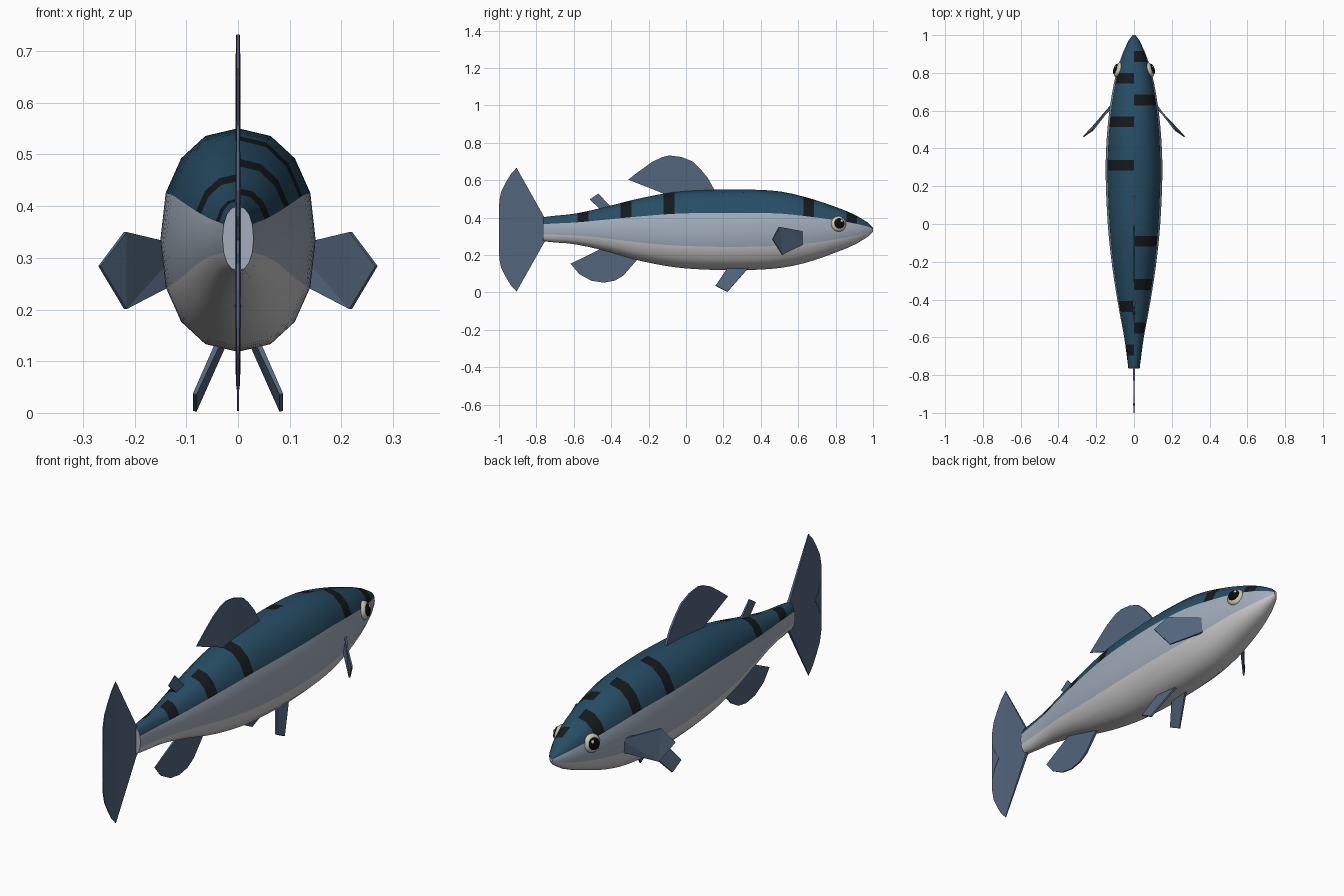
import bpy, bmesh
from math import sin, cos, pi, radians, copysign
from mathutils import Vector, Matrix

if "Cube" in bpy.data.objects:
    bpy.data.objects.remove(bpy.data.objects["Cube"])


def mat(name, r, g, b):
    m = bpy.data.materials.new(name)
    m.diffuse_color = (r, g, b, 1)
    m.use_nodes = True
    m.node_tree.nodes["Principled BSDF"].inputs["Base Color"].default_value = m.diffuse_color
    return m


BLUE = mat("back_blue", 0.02, 0.075, 0.13)
SILVER = mat("side_silver", 0.36, 0.42, 0.50)
BELLY = mat("belly_white", 0.60, 0.60, 0.58)
DARK = mat("stripe_dark", 0.008, 0.010, 0.012)
FIN = mat("fin_grey", 0.085, 0.13, 0.20)
CREAM = mat("eye_cream", 0.62, 0.58, 0.42)
BLACK = mat("pupil_black", 0.003, 0.003, 0.003)
WHITE = mat("glint_white", 0.9, 0.9, 0.9)


def finish(name, bm, mats, angle=None):
    bmesh.ops.recalc_face_normals(bm, faces=bm.faces)
    me = bpy.data.meshes.new(name)
    bm.to_mesh(me)
    bm.free()
    for m in mats:
        me.materials.append(m)
    ob = bpy.data.objects.new(name, me)
    bpy.context.collection.objects.link(ob)
    if angle:
        bpy.ops.object.select_all(action='DESELECT')
        ob.select_set(True)
        bpy.context.view_layer.objects.active = ob
        bpy.ops.object.shade_smooth_by_angle(angle=radians(angle))
    return ob


# Body profile: y, half width, top z, bottom z
PROFILE = [
    (-0.765, 0.030, 0.400, 0.275), (-0.74, 0.033, 0.406, 0.270),
    (-0.60, 0.052, 0.420, 0.258), (-0.45, 0.080, 0.452, 0.226),
    (-0.25, 0.112, 0.502, 0.170), (-0.05, 0.135, 0.538, 0.133),
    (0.15, 0.147, 0.549, 0.120), (0.32, 0.150, 0.550, 0.119),
    (0.50, 0.141, 0.540, 0.130), (0.65, 0.123, 0.506, 0.161),
    (0.80, 0.094, 0.457, 0.213), (0.90, 0.062, 0.416, 0.254),
    (0.97, 0.030, 0.375, 0.296), (1.00, 0.007, 0.345, 0.325)]


def section(y):
    # smooth interpolation through the profile rows
    P = PROFILE
    i = max(k for k in range(len(P) - 1) if P[k][0] <= y + 1e-9)
    h = P[i + 1][0] - P[i][0]
    t = (y - P[i][0]) / h

    def slope(k, c):
        a, b = P[max(k - 1, 0)], P[min(k + 1, len(P) - 1)]
        return (b[c] - a[c]) / (b[0] - a[0])
    return [(2*t**3 - 3*t**2 + 1) * P[i][c] + (t**3 - 2*t**2 + t) * h * slope(i, c)
            + (3*t**2 - 2*t**3) * P[i + 1][c] + (t**3 - t**2) * h * slope(i + 1, c)
            for c in (1, 2, 3)]


def p9(v):
    return copysign(abs(v) ** 0.9, v)


# Body: 16-sided rings, coloured by column, with staggered stripes
N = 16
STRIPES_R, STRIPES_L = {2, 6, 10, 23, 27}, {0, 4, 17, 21, 25}
ys = [-0.765] + [-0.695 + 0.0575 * k for k in range(-1, 30)] + [0.99, 1.0]
bm = bmesh.new()
rings = []
for y in ys:
    w, top, bot = section(y)
    c, h = (top + bot) / 2, (top - bot) / 2
    rings.append([bm.verts.new((w * p9(sin(2*pi*i/N)), y, c + h * p9(cos(2*pi*i/N))))
                  for i in range(N)])
for r in range(len(rings) - 1):
    a, b = rings[r], rings[r + 1]
    for i in range(N):
        j = (i + 1) % N
        f = bm.faces.new((a[i], a[j], b[j], b[i]))
        col = min(i, N - 1 - i)
        f.material_index = 0 if col < 3 else 1 if col < 5 else 2
        if col < 3 and r - 2 in (STRIPES_R if i < 8 else STRIPES_L):
            f.material_index = 3
for ring in (rings[0], rings[-1]):
    bm.faces.new(ring).material_index = 1
finish("body", bm, [BLUE, SILVER, BELLY, DARK], 40)


# Fins: thin sheets, thickest at the root and tapering with distance from it
def fin(name, pts, root, thick=0.007, taper=0.75):
    pts = [Vector(p) for p in pts]
    root = Vector(root)
    n = Vector((0, 0, 0))
    for p, q in zip(pts, pts[1:] + pts[:1]):
        n += (p - pts[0]).cross(q - pts[0])
    n.normalize()
    far = max((p - root).length for p in pts)
    bm = bmesh.new()
    sides = []
    for s in (1, -1):
        sides.append([bm.verts.new(p + n * s * thick * (1 - taper * (p - root).length / far))
                      for p in pts])
    a, b = sides
    caps = [bm.faces.new(a), bm.faces.new(b[::-1])]
    for i in range(len(pts)):
        j = (i + 1) % len(pts)
        bm.faces.new((a[j], a[i], b[i], b[j]))
    bmesh.ops.triangulate(bm, faces=caps)
    finish(name, bm, [FIN])


def median_fin(name, outline, root):
    fin(name, [(0, y, z) for y, z in outline], (0, *root))


median_fin("dorsal_fin", [
    (0.16, 0.53), (0.15, 0.552), (0.115, 0.614), (0.07, 0.667), (0.035, 0.70),
    (-0.025, 0.724), (-0.09, 0.732), (-0.13, 0.722), (-0.185, 0.695),
    (-0.25, 0.648), (-0.309, 0.603), (-0.12, 0.528), (-0.08, 0.50)], (0.03, 0.52))
median_fin("adipose_fin", [
    (-0.40, 0.455), (-0.468, 0.528), (-0.515, 0.497), (-0.45, 0.435)], (-0.43, 0.45))
median_fin("anal_fin", [
    (-0.27, 0.20), (-0.265, 0.17), (-0.30, 0.13), (-0.335, 0.09), (-0.38, 0.063),
    (-0.44, 0.052), (-0.505, 0.062), (-0.57, 0.097), (-0.617, 0.153),
    (-0.46, 0.23), (-0.42, 0.25)], (-0.35, 0.21))

# Tail fin: upper lobe outline mirrored about the body axis
ZC = 0.335
lobe = [(-0.74, 0.055), (-0.758, 0.068), (-0.906, 0.331), (-0.936, 0.298),
        (-0.965, 0.25), (-0.988, 0.205), (-0.998, 0.155), (-1.0, 0.095), (-0.978, 0.04)]
median_fin("tail_fin", [(y, ZC + d) for y, d in lobe] + [(-0.95, ZC)]
           + [(y, ZC - d) for y, d in reversed(lobe)], (-0.75, ZC))


def ball(name, m, mtx, size):
    bm = bmesh.new()
    bmesh.ops.create_uvsphere(bm, u_segments=20, v_segments=12, radius=1,
                              matrix=mtx @ Matrix.Diagonal((*size, 1)))
    finish(name, bm, [m], 60)


# Paired fins and eyes
for s, side in ((1, "right"), (-1, "left")):
    fin("pectoral_fin_" + side, [(s * x, y, z) for x, y, z in (
        (0.11, 0.638, 0.324), (0.218, 0.497, 0.350), (0.268, 0.462, 0.284),
        (0.218, 0.515, 0.201), (0.11, 0.626, 0.258))], (s * 0.11, 0.63, 0.29), 0.006, 0.5)
    fin("pelvic_fin_" + side, [(s * x, y, z) for x, y, z in (
        (0.020, 0.350, 0.150), (0.084, 0.222, 0.003),
        (0.084, 0.158, 0.036), (0.032, 0.235, 0.150))], (s * 0.025, 0.29, 0.15), 0.006, 0.4)

    eye = (Matrix.Translation((s * 0.081, 0.815, 0.366))
           @ Matrix.Rotation(s * radians(18), 4, 'Z')
           @ Matrix.Rotation(-s * radians(10), 4, 'Y'))
    ball("eye_" + side, CREAM, eye, (0.024, 0.042, 0.042))
    ball("pupil_" + side, BLACK, eye @ Matrix.Translation((s * 0.018, 0, 0)),
         (0.010, 0.028, 0.028))
    ball("eye_glint_" + side, WHITE, eye @ Matrix.Translation((s * 0.025, 0.011, 0.012)),
         (0.005, 0.008, 0.008))
